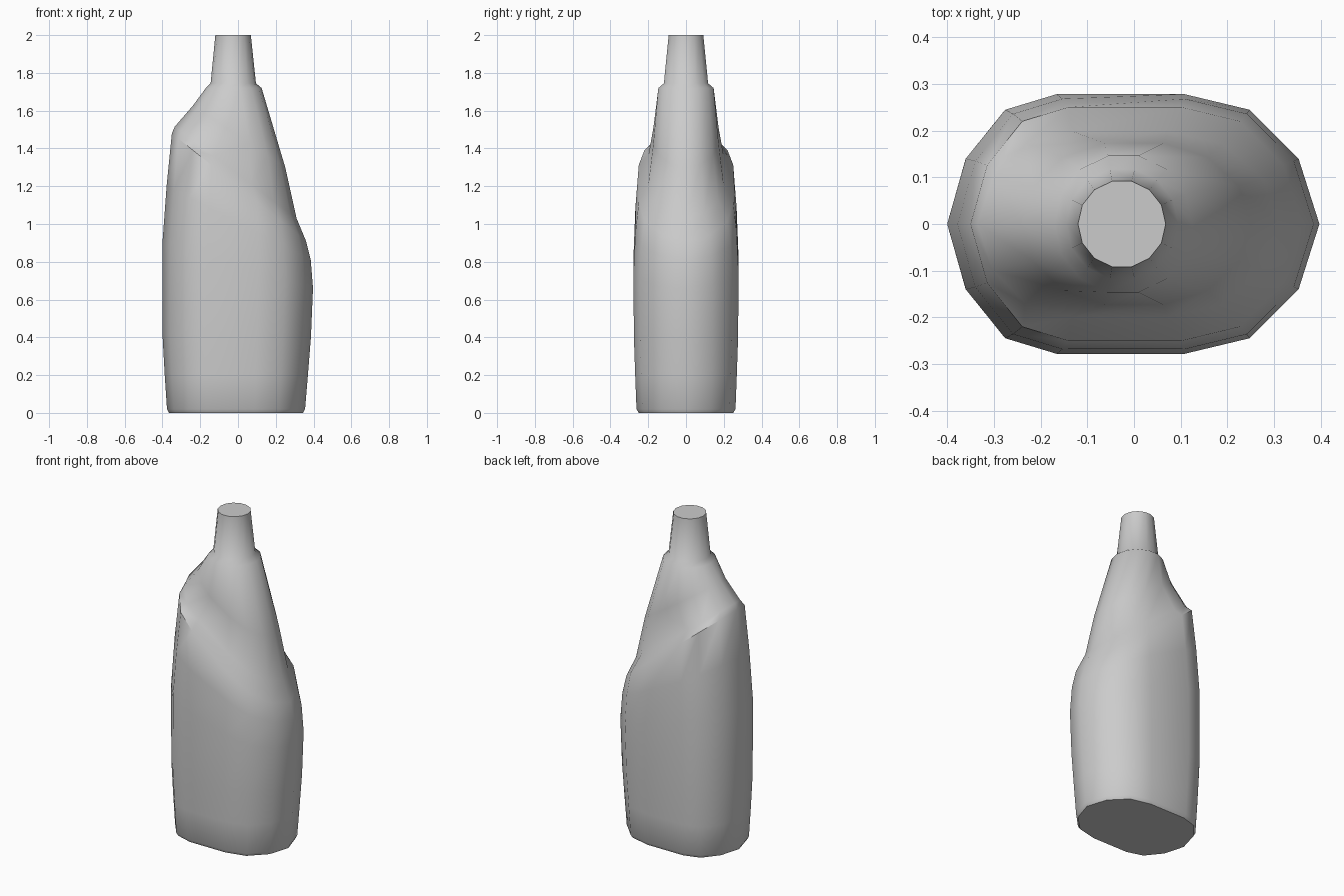
import bpy, bmesh, math

if "Cube" in bpy.data.objects:
    bpy.data.objects.remove(bpy.data.objects["Cube"], do_unlink=True)

plastic = bpy.data.materials.new("grey plastic")
plastic.use_nodes = True
GREY = (0.6, 0.6, 0.6, 1)
plastic.diffuse_color = GREY
plastic.node_tree.nodes["Principled BSDF"].inputs["Base Color"].default_value = GREY

# Half outline of the body section (length fraction, depth fraction)
BODY = [(0, 0), (.05, .504), (.156, .88), (.294, 1),
        (.6375, 1), (.8125, .88), (.944, .504), (1, 0)]
ROUND = [((1 - math.cos(math.pi * i / 7)) / 2, math.sin(math.pi * i / 7)) for i in range(8)]

# Slanted rings: x and z at one end, x and z at the other, half depth, roundness
RINGS = [
    (-.365, 0, .345, 0, .25, 0),            # base
    (-.376, .02, .355, .02, .262, 0),
    (-.388, .2, .37, .2, .269, 0),
    (-.4, .42, .386, .4, .276, 0),
    (-.4, .9, .397, .66, .278, 0),          # widest
    (-.378, 1.2, .385, .81, .268, 0),
    (-.35, 1.48, .36, .91, .25, 0),         # shoulder crease
    (-.335, 1.515, .31, 1.03, .2, .2),
    (-.24, 1.625, .25, 1.3, .176, .7),
    (-.17, 1.72, .125, 1.72, .15, 1),       # collar
    (-.145, 1.745, .095, 1.745, .12, 1),
    (-.12, 2, .068, 2, .094, 1),            # neck top
]


def ring_points(xl, zl, xr, zr, depth, roundness):
    half = []
    for (u, v), (cu, cv) in zip(BODY, ROUND):
        u += (cu - u) * roundness
        v += (cv - v) * roundness
        half.append((xl + (xr - xl) * u, -depth * v, zl + (zr - zl) * u))
    return half + [(x, -y, z) for x, y, z in half[-2:0:-1]]


# Bottle lofted through the rings, capped at both ends
bm = bmesh.new()
loops = [[bm.verts.new(p) for p in ring_points(*r)] for r in RINGS]
for low, high in zip(loops, loops[1:]):
    n = len(low)
    for i in range(n):
        j = (i + 1) % n
        bm.faces.new((low[i], low[j], high[j], high[i]))
bm.faces.new(loops[0][::-1])
bm.faces.new(loops[-1])
bmesh.ops.recalc_face_normals(bm, faces=bm.faces)

mesh = bpy.data.meshes.new("bottle")
bm.to_mesh(mesh)
bm.free()
mesh.materials.append(plastic)
bottle = bpy.data.objects.new("bottle", mesh)
bpy.context.collection.objects.link(bottle)

bpy.ops.object.select_all(action='DESELECT')
bottle.select_set(True)
bpy.context.view_layer.objects.active = bottle
bpy.ops.object.shade_smooth_by_angle(angle=math.radians(45))
